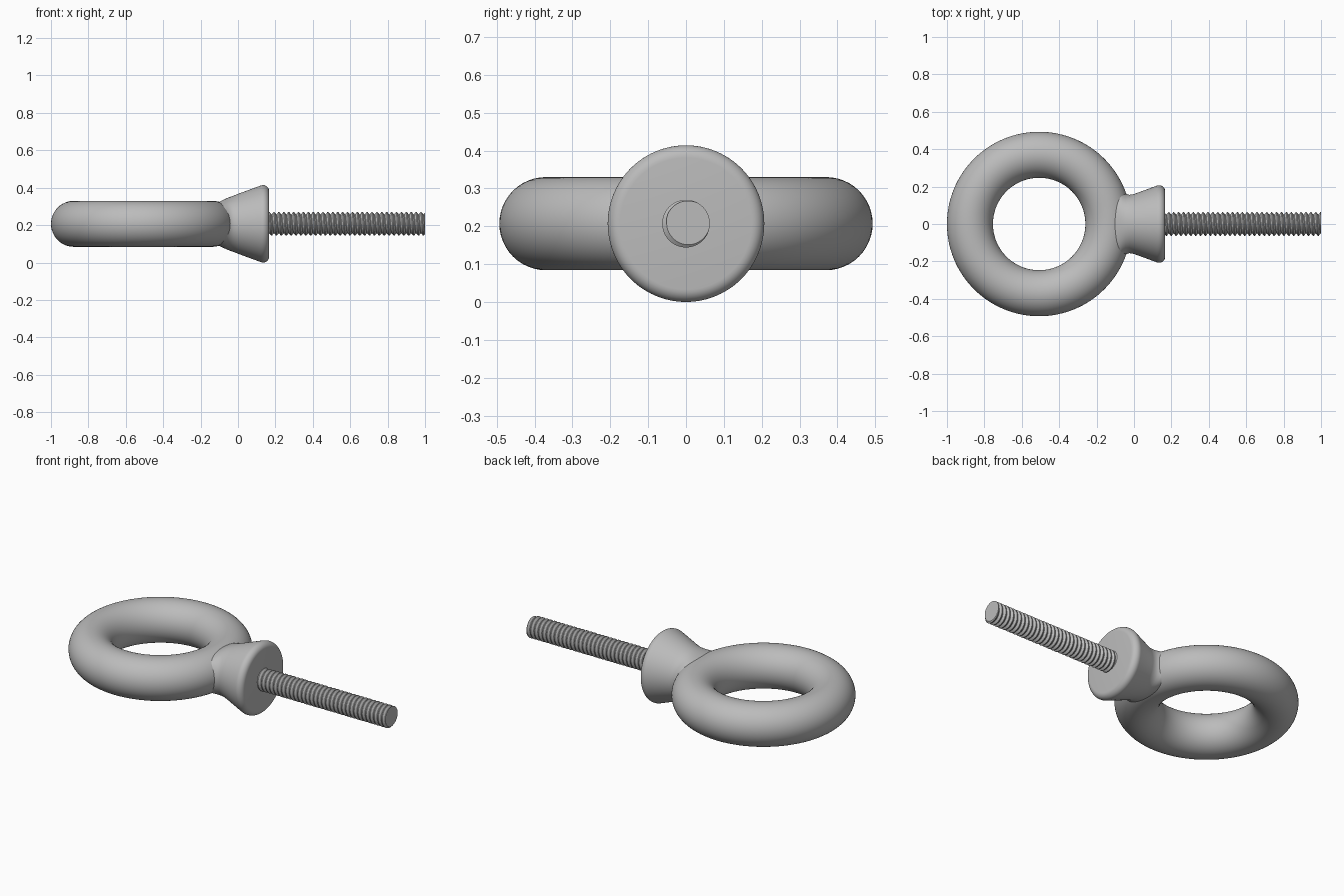
import bpy
import bmesh
from math import cos, sin, pi, radians
from mathutils import Vector

if "Cube" in bpy.data.objects:
    bpy.data.objects.remove(bpy.data.objects["Cube"], do_unlink=True)

AXIS_Z = 0.207

steel = bpy.data.materials.new("grey steel")
steel.use_nodes = True
steel.diffuse_color = (0.5, 0.5, 0.5, 1)
steel.node_tree.nodes["Principled BSDF"].inputs["Base Color"].default_value = (0.5, 0.5, 0.5, 1)


def finish(obj, angle):
    """Apply material and smooth shading with sharp edges kept."""
    obj.data.materials.append(steel)
    bpy.ops.object.select_all(action="DESELECT")
    obj.select_set(True)
    bpy.context.view_layer.objects.active = obj
    bpy.ops.object.shade_smooth_by_angle(angle=radians(angle))


def add_object(name, bm, angle):
    bmesh.ops.recalc_face_normals(bm, faces=bm.faces)
    mesh = bpy.data.meshes.new(name)
    bm.to_mesh(mesh)
    bm.free()
    obj = bpy.data.objects.new(name, mesh)
    obj.location.z = AXIS_Z
    bpy.context.collection.objects.link(obj)
    finish(obj, angle)


# Lifting ring
bpy.ops.mesh.primitive_torus_add(
    location=(-0.507, 0, AXIS_Z), major_radius=0.37, minor_radius=0.123,
    major_segments=128, minor_segments=48)
ring = bpy.context.object
ring.name = "ring"
finish(ring, 40)

# Collar: elliptical sections (x, y radius, z radius), flared sideways into the ring
sections = [(-0.13, 0.26, 0.105), (-0.10, 0.222, 0.118), (-0.08, 0.198, 0.128),
            (-0.06, 0.175, 0.137), (-0.045, 0.163, 0.143), (-0.025, 0.156, 0.150),
            (0, 0.160, 0.160)]
# Rounded rim
bevel = 0.033
for i in range(9):
    a = radians(110 - 110 * i / 8)
    r = 0.207 - bevel + bevel * sin(a)
    sections.append((0.167 - bevel + bevel * cos(a), r, r))

bm = bmesh.new()
loops = []
SIDES = 96
for x, ry, rz in sections:
    loops.append([bm.verts.new((x, ry * cos(2 * pi * i / SIDES), rz * sin(2 * pi * i / SIDES)))
                  for i in range(SIDES)])
for a, b in zip(loops, loops[1:]):
    for i in range(SIDES):
        j = (i + 1) % SIDES
        bm.faces.new((a[i], a[j], b[j], b[i]))
bm.faces.new(loops[0])
bm.faces.new(loops[-1])
add_object("collar", bm, 40)

# Threaded shank: a tooth profile swept along a helix, then cut flat at the tip
PITCH, STEPS, TURNS = 0.0262, 40, 36
tooth = [(0, 0.051), (0.1, 0.051), (0.45, 0.063), (0.65, 0.063)]
bm = bmesh.new()
rows = []
for k in range(STEPS * TURNS + 1):
    t = 2 * pi * k / STEPS
    x = 1.01 + PITCH * (k / STEPS - TURNS + 1)
    rows.append([bm.verts.new((x + PITCH * f, r * cos(t), r * sin(t))) for f, r in tooth])
for k in range(STEPS * TURNS):
    a, b = rows[k], rows[k + 1]
    for i in range(len(tooth) - 1):
        bm.faces.new((a[i], a[i + 1], b[i + 1], b[i]))
    if k + STEPS + 1 < len(rows):
        bm.faces.new((a[-1], rows[k + STEPS][0], rows[k + STEPS + 1][0], b[-1]))
for x, direction in ((1.0, 1), (0.13, -1)):
    cut = bmesh.ops.bisect_plane(
        bm, geom=bm.verts[:] + bm.edges[:] + bm.faces[:], dist=1e-6,
        plane_co=Vector((x, 0, 0)), plane_no=Vector((direction, 0, 0)), clear_outer=True)
    edges = [e for e in cut["geom_cut"] if isinstance(e, bmesh.types.BMEdge)]
    bmesh.ops.edgeloop_fill(bm, edges=edges)
add_object("threaded_shank", bm, 30)
